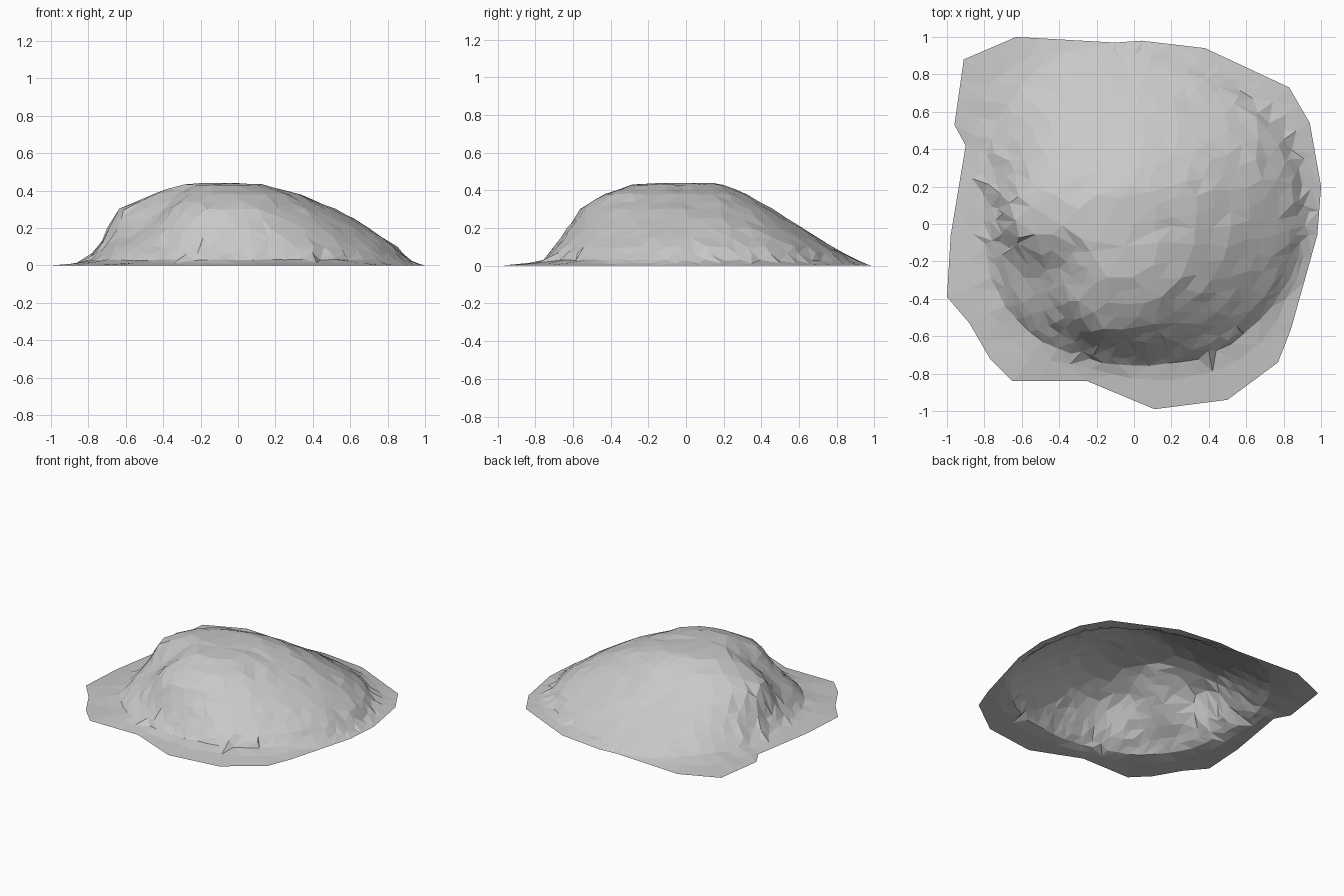
import bpy
import bmesh
import math
import random
from mathutils import Vector
from mathutils.geometry import delaunay_2d_cdt

random.seed(4)

cube = bpy.data.objects.get("Cube")
if cube:
    bpy.data.objects.remove(cube, do_unlink=True)

# One plain stone colour
stone = bpy.data.materials.new("grey_stone")
stone.use_nodes = True
stone_colour = (0.58, 0.58, 0.58, 1)
stone.diffuse_color = stone_colour
stone.node_tree.nodes["Principled BSDF"].inputs["Base Color"].default_value = stone_colour
stone.node_tree.nodes["Principled BSDF"].inputs["Roughness"].default_value = 0.9

# Ragged ground outline, counter-clockwise, in hundredths
outline = [
    (-96, 53), (-90, 42), (-98, -6), (-100, -39), (-88, -53), (-77, -72),
    (-65, -84), (-25, -84), (11, -99), (50, -94), (77, -74), (84, -56),
    (98, -6), (100, 20), (94, 54), (83, 73), (38, 94), (4, 98),
    (-10, 97), (-63, 100), (-91, 88),
]

# Height contours: height, then radii every thirty degrees from +x, in hundredths
contours = [
    (3, (91, 94, 91, 90, 97, 89, 80, 82, 78, 75, 81, 86)),
    (10, (84, 88, 82, 77, 83, 79, 73, 73, 71, 69, 75, 79)),
    (20, (70, 73, 66, 62, 64, 69, 69, 58, 64, 63, 64, 65)),
    (30, (52, 54, 49, 45, 46, 58, 64, 47, 58, 56, 52, 51)),
    (38, (33, 37, 33, 32, 33, 42, 46, 36, 45, 43, 40, 35)),
    (43, (10, 16, 18, 20, 22, 27, 32, 28, 32, 28, 23, 14)),
]


def radius_at(radii, angle):
    """Smooth closed curve through evenly spaced radii."""
    n = len(radii)
    place = angle % math.tau / math.tau * n
    i = int(place)
    t = place - i
    a, b, c, d = (radii[(i + k) % n] for k in (-1, 0, 1, 2))
    return b + 0.5 * t * (c - a + t * (2 * a - 5 * b + 4 * c - d + t * (3 * (b - c) + d - a)))


def jitter(amount):
    return random.uniform(-amount, amount)


# Rim points stay flat on the ground, with long edges divided
corners = [Vector(c) / 100 for c in outline]
points = []
for a, b in zip(corners, corners[1:] + corners[:1]):
    steps = max(1, round((b - a).length / 0.14))
    points += [a.lerp(b, k / steps) for k in range(steps)]
rim = list(range(len(points)))
heights = [0.0] * len(points)

# Thin skirt between the rim and the lowest contour
for i in rim:
    p = points[i]
    foot = radius_at(contours[0][1], math.atan2(p.y, p.x)) / 100
    share = 0.6 + jitter(0.08)
    points.append(p * (1 - share + share * foot / p.length))
    heights.append(0.013 + jitter(0.003))

# Scattered points follow each contour and the level halfway to the next
levels = []
for lower, upper in zip(contours, contours[1:]):
    levels.append(lower)
    middle = [(a + b) / 2 for a, b in zip(lower[1], upper[1])]
    levels.append(((lower[0] + upper[0]) / 2, middle))
levels.append(contours[-1])

for height, radii in levels:
    count = max(9, int(sum(radii) / len(radii) * 0.65))
    phase = random.random()
    for k in range(count):
        angle = (k + phase + jitter(0.2)) / count * math.tau
        r = radius_at(radii, angle) / 100 + jitter(0.008)
        points.append(Vector((r * math.cos(angle), r * math.sin(angle))))
        heights.append(height / 100 + jitter(0.004))

# Gently domed summit
for x, y in ((-0.2, -0.1), (-0.08, 0.14), (-0.05, -0.12), (0, 0)):
    points.append(Vector((x, y)))
    heights.append(0.44)

# Irregular triangles inside the rim, open underneath
verts, edges, faces, origins, _, _ = delaunay_2d_cdt(points, [], [rim], 1, 0.0001)

bm = bmesh.new()
made = []
for co, source in zip(verts, origins):
    made.append(bm.verts.new((co.x, co.y, heights[source[0]])))
for face in faces:
    bm.faces.new([made[i] for i in face])
for face in bm.faces:
    face.normal_update()
    if face.normal.z < 0:
        face.normal_flip()

mesh = bpy.data.meshes.new("rock_mound")
bm.to_mesh(mesh)
bm.free()
mesh.materials.append(stone)
mound = bpy.data.objects.new("rock_mound", mesh)
bpy.context.collection.objects.link(mound)
